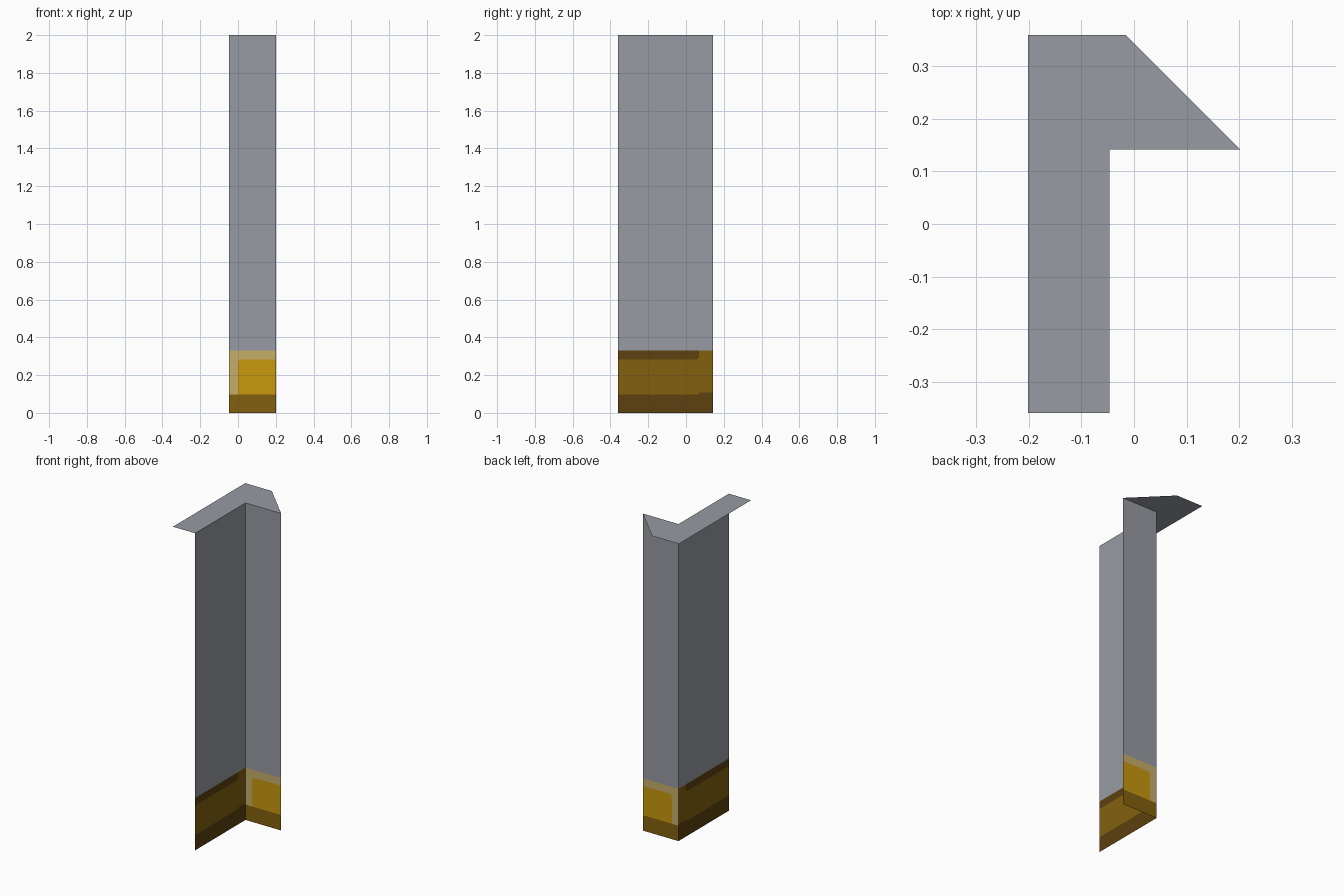
import bpy

cube = bpy.data.objects.get("Cube")
if cube:
    bpy.data.objects.remove(cube)


def material(name, rgb):
    """Flat material from an sRGB colour, stored as linear values."""
    linear = [((c / 255 + 0.055) / 1.055) ** 2.4 for c in rgb] + [1]
    mat = bpy.data.materials.new(name)
    mat.use_nodes = True
    mat.diffuse_color = linear
    bsdf = mat.node_tree.nodes["Principled BSDF"]
    bsdf.inputs["Base Color"].default_value = linear
    bsdf.inputs["Roughness"].default_value = 0.9
    return mat


grey = material("steel grey", (151, 155, 162))
gold = material("bright gold", (200, 152, 14))
tan = material("pale tan", (198, 174, 106))
ochre = material("dark ochre", (130, 97, 15))
brown = material("deep brown", (93, 64, 14))


def sheet(name, place, patches):
    """Thin sheet of flat coloured patches; place maps (u, v) to space."""
    mesh = bpy.data.meshes.new(name)
    verts, faces, slots = [], [], []
    for mat, outline in patches:
        if mat.name not in mesh.materials:
            mesh.materials.append(mat)
        slots.append(mesh.materials.find(mat.name))
        faces.append(range(len(verts), len(verts) + len(outline)))
        verts += [place(u, v) for u, v in outline]
    mesh.from_pydata(verts, [], [list(f) for f in faces])
    for poly, slot in zip(mesh.polygons, slots):
        poly.material_index = slot
    obj = bpy.data.objects.new(name, mesh)
    bpy.context.collection.objects.link(obj)


def rect(u0, u1, v0, v1):
    return [(u0, v0), (u1, v0), (u1, v1), (u0, v1)]


# Shared dimensions
WEST, CORNER_X, EAST = -0.202, -0.047, 0.202
FRONT, CORNER_Y, BACK = -0.36, 0.142, 0.36
KICK, PANEL, TRIM, TOP = 0.097, 0.282, 0.33, 2.0
STEP = 0.07

# Long wall: brown kick strip, ochre band, brown trim that stops by the corner
sheet("long_wall", lambda u, v: (CORNER_X, u, v), [
    (grey, rect(FRONT, CORNER_Y, TRIM, TOP)),
    (brown, [(FRONT, PANEL), (STEP - 0.015, PANEL), (STEP, PANEL + 0.015),
             (STEP, TRIM), (FRONT, TRIM)]),
    (ochre, [(FRONT, KICK), (STEP, KICK), (STEP, KICK + 0.01),
             (CORNER_Y, KICK + 0.01), (CORNER_Y, TRIM), (STEP, TRIM),
             (STEP, PANEL + 0.015), (STEP - 0.015, PANEL), (FRONT, PANEL)]),
    (brown, [(FRONT, 0), (CORNER_Y, 0), (CORNER_Y, KICK + 0.01),
             (STEP, KICK + 0.01), (STEP, KICK), (FRONT, KICK)]),
])

# Short wall: ochre kick strip, gold panel with a clipped corner, tan frame
sheet("short_wall", lambda u, v: (u, CORNER_Y, v), [
    (grey, rect(CORNER_X, EAST, TRIM, TOP)),
    (ochre, rect(CORNER_X, EAST, 0, KICK)),
    (gold, [(0, KICK), (EAST, KICK), (EAST, PANEL), (0.01, PANEL),
            (0, PANEL - 0.01)]),
    (tan, [(CORNER_X, KICK), (0, KICK), (0, PANEL - 0.01), (0.01, PANEL),
           (EAST, PANEL), (EAST, TRIM), (CORNER_X, TRIM)]),
])

# Flat top with a slanted back corner
sheet("top_ledge", lambda u, v: (u, v, TOP), [
    (grey, [(WEST, FRONT), (CORNER_X, FRONT), (CORNER_X, CORNER_Y),
            (EAST, CORNER_Y), (-0.016, BACK), (WEST, BACK)]),
])
